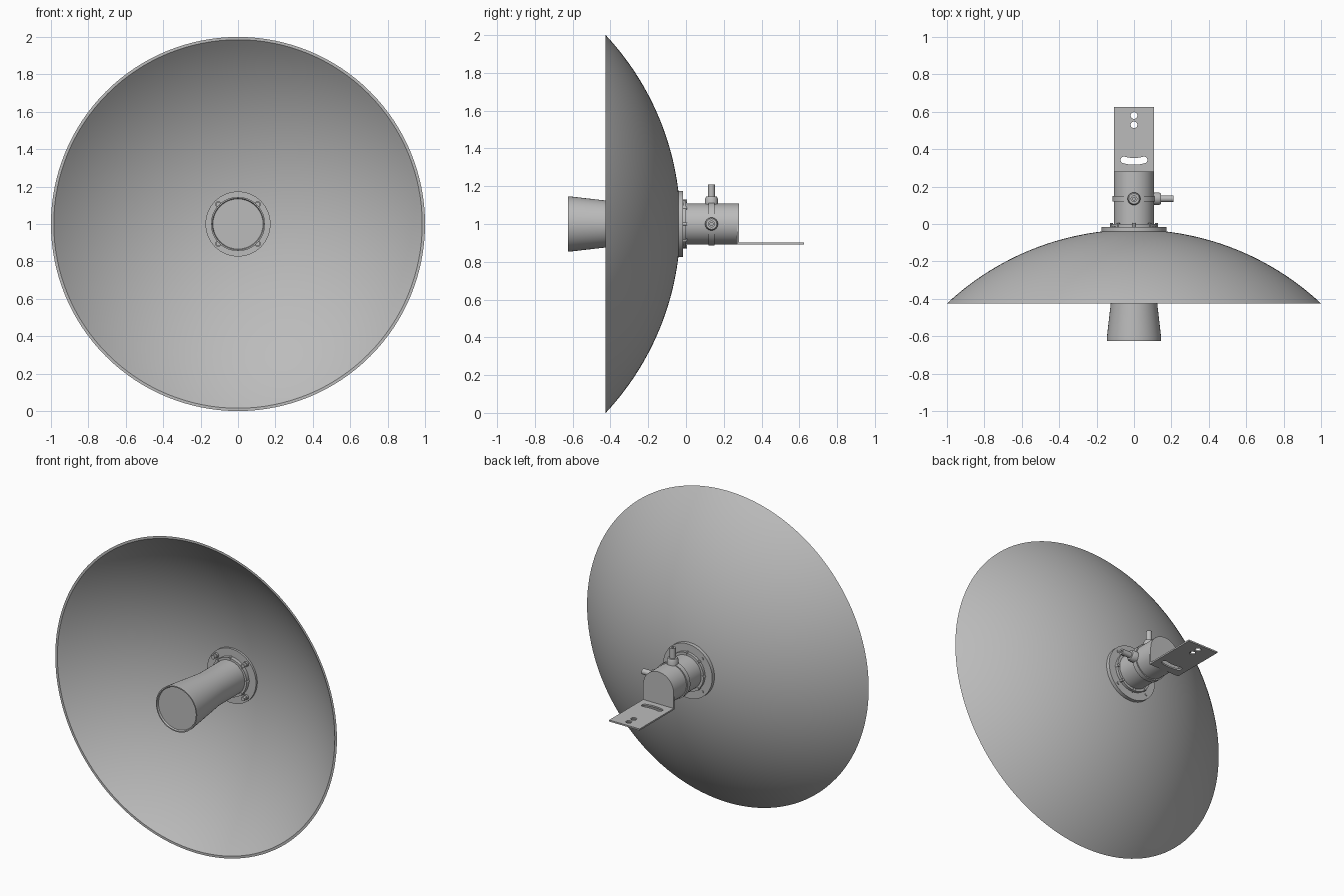
import bpy, bmesh, math
from mathutils import Matrix, Vector

cube = bpy.data.objects.get("Cube")
if cube:
    bpy.data.objects.remove(cube, do_unlink=True)

AXIS_Z = 1.0
grey = bpy.data.materials.new("light_grey_metal")
grey.use_nodes = True
grey.diffuse_color = (0.5, 0.5, 0.5, 1)
grey.node_tree.nodes["Principled BSDF"].inputs["Base Color"].default_value = grey.diffuse_color


def smooth(ob, angle=30):
    bpy.ops.object.select_all(action='DESELECT')
    ob.select_set(True)
    bpy.context.view_layer.objects.active = ob
    bpy.ops.object.shade_smooth_by_angle(angle=math.radians(angle))


def lathe(name, profile, steps=64, matrix=None):
    """Spin (radius, height) points about local z; default lays the axis along y."""
    bm = bmesh.new()
    verts = [bm.verts.new((r, 0, h)) for r, h in profile]
    edges = [bm.edges.new(pair) for pair in zip(verts, verts[1:])]
    bmesh.ops.spin(bm, geom=verts + edges, axis=(0, 0, 1), cent=(0, 0, 0),
                   angle=math.tau, steps=steps, use_duplicate=False)
    bmesh.ops.remove_doubles(bm, verts=bm.verts, dist=1e-5)
    bmesh.ops.recalc_face_normals(bm, faces=bm.faces)
    bm.transform(matrix or along((0, 0, AXIS_Z), (0, 1, 0)))
    me = bpy.data.meshes.new(name)
    bm.to_mesh(me)
    bm.free()
    me.materials.append(grey)
    ob = bpy.data.objects.new(name, me)
    bpy.context.collection.objects.link(ob)
    smooth(ob)
    return ob


def along(origin, direction):
    turn = Vector((0, 0, 1)).rotation_difference(Vector(direction))
    return Matrix.Translation(origin) @ turn.to_matrix().to_4x4()


def ring(name, inner, outer, y0, y1):
    return lathe(name, [(inner, y0), (outer, y0), (outer, y1), (inner, y1), (inner, y0)])


def plate(name, outlines, thickness, matrix):
    """Flat plate; outlines after the first become holes."""
    cu = bpy.data.curves.new(name, 'CURVE')
    cu.dimensions = '2D'
    cu.fill_mode = 'BOTH'
    cu.extrude = thickness / 2
    for pts in outlines:
        sp = cu.splines.new('POLY')
        sp.points.add(len(pts) - 1)
        for p, (x, y) in zip(sp.points, pts):
            p.co = (x, y, 0, 1)
        sp.use_cyclic_u = True
    cu.materials.append(grey)
    ob = bpy.data.objects.new(name, cu)
    bpy.context.collection.objects.link(ob)
    ob.matrix_world = matrix
    bpy.ops.object.select_all(action='DESELECT')
    ob.select_set(True)
    bpy.context.view_layer.objects.active = ob
    bpy.ops.object.convert(target='MESH')
    smooth(bpy.context.object)


def arc(cx, cy, r, a0, a1, n):
    return [(cx + r * math.cos(a), cy + r * math.sin(a))
            for a in (math.radians(a0 + (a1 - a0) * i / n) for i in range(n + 1))]


# Reflector dish: thin spherical shell with a flat rim
def dish_curve(rim_r, apex, rim_y=-0.425, n=32):
    sag = apex - rim_y
    radius = (rim_r ** 2 + sag ** 2) / (2 * sag)
    top = math.asin(rim_r / radius)
    return [(radius * math.sin(top * i / n), apex - radius * (1 - math.cos(top * i / n)))
            for i in range(n + 1)]


lathe("dish", dish_curve(1.0, -0.03) + dish_curve(0.985, -0.042)[::-1], 128)

# Feed horn with a shallow recessed window
lathe("feed_horn", [(0, -0.615), (0.134, -0.615), (0.138, -0.625), (0.145, -0.625),
                    (0.145, -0.605), (0.11, -0.3), (0.11, -0.04), (0, -0.04)])

# Rear tube and the collars where it passes through the dish
lathe("rear_tube", [(0, -0.04), (0.108, -0.04), (0.108, 0.272), (0, 0.272)])
ring("front_flange", 0.1, 0.174, -0.066, -0.04)
ring("rear_flange", 0.1, 0.174, -0.04, -0.017)
ring("front_collar", 0.1, 0.124, -0.09, -0.06)
ring("rear_collar", 0.1, 0.124, -0.02, 0.0)
ring("tube_band", 0.1, 0.115, 0.12, 0.15)

# Flange screws and the small lugs round the collar
for i in range(4):
    a = math.radians(45 + 90 * i)
    x, z = 0.15 * math.cos(a), AXIS_Z + 0.15 * math.sin(a)
    m = along((x, 0, z), (0, 1, 0))
    lathe(f"flange_screw_{i + 1}", [(0, -0.105), (0.013, -0.105), (0.013, -0.08), (0.016, -0.08),
                                    (0.016, -0.064), (0.008, -0.064), (0.008, -0.012), (0, -0.012)], 12, m)
for i in range(8):
    a = math.tau * i / 8
    m = along((0.12 * math.cos(a), 0, AXIS_Z + 0.12 * math.sin(a)), (0, 1, 0))
    lathe(f"collar_lug_{i + 1}", [(0, -0.095), (0.009, -0.095), (0.009, 0.006), (0, 0.006)], 12, m)

# Signal connectors on top and on the left side
for name, d in (("top_connector", (0, 0, 1)), ("left_connector", (1, 0, 0))):
    lathe(name, [(0, 0.09), (0.034, 0.09), (0.034, 0.132), (0.028, 0.145), (0.018, 0.145),
                 (0.018, 0.21), (0.008, 0.21), (0.008, 0.2), (0, 0.2)], 32,
          along((0, 0.135, AXIS_Z), d))

# Mounting bracket: round-topped end plate and a drilled horizontal shelf
W, BOTTOM = 0.108, -0.108
plate("bracket_end_plate", [[(-W, BOTTOM), (W, BOTTOM)] + arc(0, 0, W, 0, 180, 32)], 0.01,
      Matrix.Translation((0, 0.275, AXIS_Z)) @ Matrix.Rotation(math.pi / 2, 4, 'X'))
PIVOT, SWING, HALF = 0.53, 0.195, 0.018
cx, cy = (SWING * math.sin(math.radians(16)), PIVOT - SWING * math.cos(math.radians(16)))
slot = (arc(0, PIVOT, SWING + HALF, 254, 286, 12) + arc(cx, cy, HALF, -74, 106, 10)[1:]
        + arc(0, PIVOT, SWING - HALF, 286, 254, 12)[1:] + arc(-cx, cy, HALF, 74, 254, 10)[1:-1])
holes = [arc(0, y, 0.018, 0, 345, 23) for y in (PIVOT, 0.58)]
plate("bracket_shelf", [[(-W, 0.27), (W, 0.27), (W, 0.625), (-W, 0.625)], slot] + holes, 0.01,
      Matrix.Translation((0, 0, AXIS_Z + BOTTOM + 0.005)))
